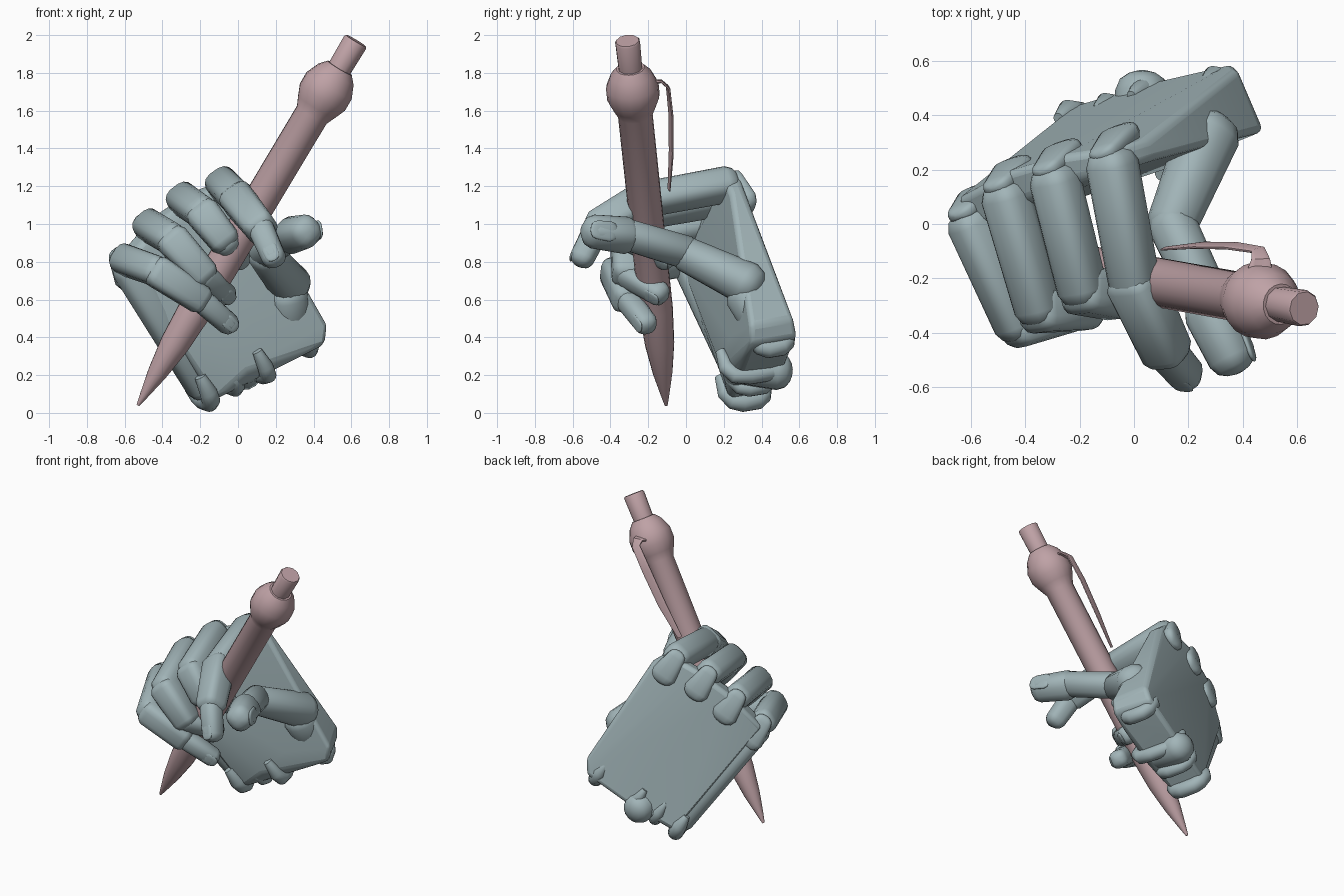
import bpy, bmesh, math
from mathutils import Vector as V

if "Cube" in bpy.data.objects:
    bpy.data.objects.remove(bpy.data.objects["Cube"])


def material(name, color):
    m = bpy.data.materials.new(name)
    m.diffuse_color = (*color, 1)
    m.use_nodes = True
    m.node_tree.nodes["Principled BSDF"].inputs["Base Color"].default_value = m.diffuse_color
    return m


SKIN = material("blue_grey", (0.36, 0.46, 0.48))
PINK = material("dusty_pink", (0.52, 0.36, 0.38))
OUT = V((-0.39, 0.91, 0.147)).normalized()      # direction the back of the hand faces
DOWN = V((0.42, 0.29, -0.80)).normalized()      # from knuckles towards the wrist


def finish(bm, name, mat, angle=40):
    bmesh.ops.recalc_face_normals(bm, faces=bm.faces)
    me = bpy.data.meshes.new(name)
    bm.to_mesh(me)
    bm.free()
    me.materials.append(mat)
    ob = bpy.data.objects.new(name, me)
    bpy.context.collection.objects.link(ob)
    bpy.ops.object.select_all(action='DESELECT')
    ob.select_set(True)
    bpy.context.view_layer.objects.active = ob
    bpy.ops.object.shade_smooth_by_angle(angle=math.radians(angle))
    return ob


def tube(name, pts, radii, mat=SKIN, power=2.0, flat=1.0, sides=16, ref=OUT, angle=40):
    """Closed tube through pts; flat scales the section along ref, power squares it off."""
    pts = [V(p) for p in pts]
    bm = bmesh.new()
    rings = []
    for i, (p, r) in enumerate(zip(pts, radii)):
        t = (pts[min(i + 1, len(pts) - 1)] - pts[max(i - 1, 0)]).normalized()
        side = t.cross(ref).normalized()
        up = side.cross(t)
        ring = []
        for k in range(sides):
            a = 2 * math.pi * (k + 0.5) / sides
            c, s = (math.copysign(abs(f) ** (2 / power), f) for f in (math.cos(a), math.sin(a)))
            ring.append(bm.verts.new(p + side * c * r + up * s * r * flat))
        rings.append(ring)
    for a, b in zip(rings, rings[1:]):
        for k in range(sides):
            bm.faces.new((a[k], a[(k + 1) % sides], b[(k + 1) % sides], b[k]))
    bm.faces.new(rings[0])
    bm.faces.new(rings[-1])
    return finish(bm, name, mat, angle)


def bone(name, a, b, ra, rb, power=2.6, flat=1.0, ref=OUT, over=0.75):
    """Rounded finger segment reaching a little beyond its two joints."""
    a, b = V(a), V(b)
    d = (b - a).normalized()
    ts = [math.radians(x) for x in (80, 60, 35, 0)]
    pts = [a - d * ra * over * math.sin(t) for t in ts] + [b + d * rb * over * math.sin(t) for t in ts[::-1]]
    radii = [ra * math.cos(t) for t in ts] + [rb * math.cos(t) for t in ts[::-1]]
    return tube(name, pts, radii, power=power, flat=flat, ref=ref, angle=60)


# palm: outline of the back of the hand with thickness at each point, plus pad points
outline = [((0.05, 0.31, 1.17), .08), ((-0.05, 0.28, 1.25), .08), ((-0.26, 0.25, 1.17), .10),
           ((-0.46, 0.19, 1.04), .12), ((-0.65, 0.09, 0.82), .14), ((-0.21, 0.44, 0.10), .23),
           ((0.36, 0.59, 0.40), .27), ((0.38, 0.57, 0.50), .25)]
bm = bmesh.new()
for p, t in outline:
    bm.verts.new(V(p))
    bm.verts.new(V(p) - OUT * t)
for p in ((0.05, 0.19, 0.22), (0.2, 0.23, 0.40), (0.08, 0.525, 0.24)):
    bm.verts.new(p)
bmesh.ops.convex_hull(bm, input=bm.verts)
bmesh.ops.dissolve_limit(bm, angle_limit=math.radians(3), verts=bm.verts, edges=bm.edges)
palm = finish(bm, "palm", SKIN, 35)
bev = palm.modifiers.new("soft_edges", 'BEVEL')
bev.width, bev.segments = 0.025, 3

# fingers: knuckle, middle joint, end joint, tip and base radius
fingers = {
    "index_finger": [(-0.08, 0.22, 1.21), (0.0, -0.21, 1.13), (0.12, -0.47, 0.98), (0.19, -0.55, 0.82), .092],
    "middle_finger": [(-0.29, 0.16, 1.13), (-0.19, -0.24, 1.06), (-0.07, -0.27, 0.91), (0.0, -0.10, 0.82), .090],
    "ring_finger": [(-0.47, 0.10, 0.99), (-0.35, -0.31, 0.92), (-0.18, -0.31, 0.73), (-0.07, -0.14, 0.63), .088],
    "little_finger": [(-0.60, 0.0, 0.81), (-0.43, -0.37, 0.75), (-0.20, -0.31, 0.60), (-0.05, -0.21, 0.47), .084],
}
for name, (k, m, e, tip, r) in fingers.items():
    k, m, e, tip = V(k), V(m), V(e), V(tip)
    curl = (m - k).cross(e - m)
    bone(name + "_base", k, m, r * .97, r * .95, ref=(m - k).cross(curl).normalized(), power=2.8)
    bone(name + "_middle", m, e, r * 1.02, r * .92, ref=(e - m).cross(curl).normalized(), power=3.6, over=.6)
    tip_dir = (tip - e).normalized()
    off = tip_dir.cross(curl).normalized()
    if off.dot(m - k) < 0:
        off = -off
    bone(name + "_tip", e, tip, r * .76, r * .70, ref=off)
    # nail plate on the outer side of the tip
    bone(name + "_nail", tip - tip_dir * .04 + off * r * .6, tip + tip_dir * .01 + off * r * .58,
         r * .45, r * .42, flat=.25, ref=off)
    # flat cover running from the back of the hand over the knuckle
    bone(name + "_knuckle_cover", k + OUT * .07 + DOWN * .12, k + OUT * .055 - DOWN * .02,
         .085, .06, flat=.5, power=3)

# thumb: ball, two segments and nail
tref = V((0.6, 0.3, 0.6))
bone("thumb_ball", (0.28, 0.40, 0.47), (0.26, 0.32, 0.62), .10, .11, power=2.2, ref=tref)
bone("thumb_base", (0.275, 0.33, 0.68), (0.14, 0.0, 0.84), .112, .09, power=2.3, ref=tref)
bone("thumb_middle", (0.14, 0.0, 0.85), (0.28, -0.30, 0.94), .085, .08, power=2.4, ref=tref)
bone("thumb_tip", (0.28, -0.32, 0.94), (0.36, -0.49, 0.96), .094, .085, power=2.5, ref=tref)
bone("thumb_nail", (0.405, -0.40, 0.96), (0.43, -0.47, 0.97), .055, .05, flat=.25, ref=V((0.9, 0.4, 0.1)))

# outer edge of the palm below the little finger
bone("palm_edge", (-0.58, 0.03, 0.76), (-0.19, 0.32, 0.14), .085, .085, power=2.8)

# wrist: a row of rounded hooks wrapping the cut end from front to back
w0, w1 = V((-0.19, 0.33, 0.10)), V((0.36, 0.46, 0.39))
for i, (f, r, front, back) in enumerate([(0, .05, .12, .10), (.25, .042, .12, .10),
                                         (.50, .045, .19, .12), (.97, .048, .10, .10)]):
    c = w0.lerp(w1, f)
    tube("wrist_hook_%d" % (i + 1),
         [c - OUT * front - DOWN * .13, c - OUT * front - DOWN * .03, c - OUT * (front - .03) + DOWN * .025,
          c - OUT * front * .4 + DOWN * .045, c + OUT * back * .4 + DOWN * .045,
          c + OUT * (back - .03) + DOWN * .025, c + OUT * back - DOWN * .03, c + OUT * back - DOWN * .11],
         [r * .6, r * .95, r, r, r, r, r * .9, r * .4], ref=OUT.cross(DOWN), angle=70)
# rounded wrist end between the hooks
bone("wrist_end", (0.03, 0.30, 0.24), (0.03, 0.49, 0.22), .09, .10, power=2, ref=DOWN)

# pen: turned profile (distance from the tip, radius) along a leaning axis
tip, top = V((-0.53, -0.105, 0.04)), V((0.625, -0.31, 1.97))
axis = (top - tip).normalized()
barrel = [(0, .008), (.06, .022), (.2, .052), (.38, .078), (.6, .09), (1.80, .092),
          (1.85, .115), (1.91, .14), (1.98, .14), (2.05, .11), (2.09, .075)]
tube("pen_barrel", [tip + axis * d for d, r in barrel], [r for d, r in barrel], PINK, sides=18)
tube("pen_button", [tip + axis * 2.05, top - axis * .01, top], [.064, .068, .062], PINK, sides=10)

# pen clip: foot on the barrel head and a thin, slightly bowed blade
tube("pen_clip", [(0.46, -0.20, 1.75), (0.465, -0.13, 1.755), (0.455, -0.095, 1.725), (0.36, -0.08, 1.58),
                  (0.24, -0.078, 1.38), (0.11, -0.09, 1.18)],
     [.055, .035, .028, .03, .028, .016], PINK, flat=.25, power=4, sides=12, ref=V((0, .8, .5)))
